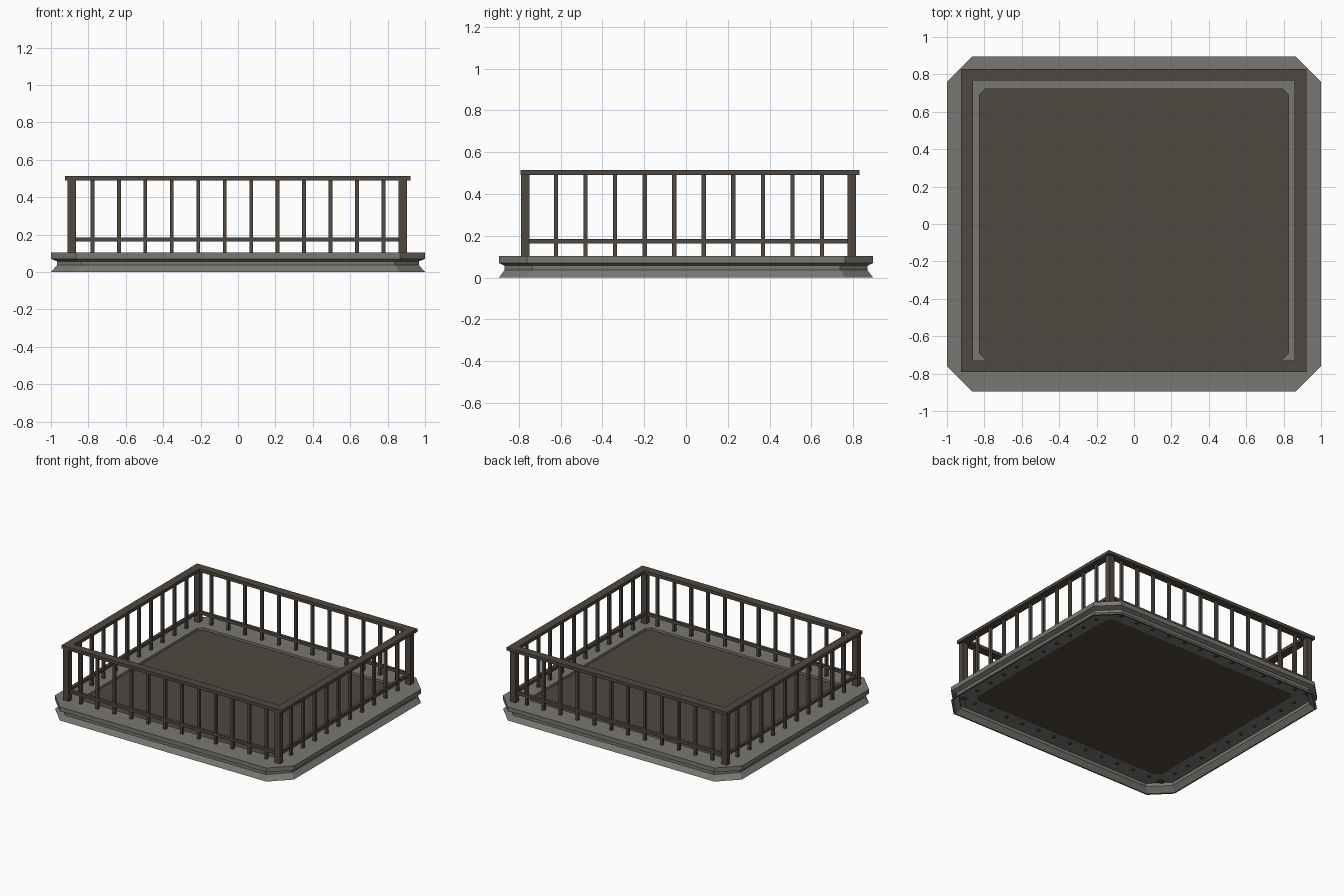
import bpy, bmesh

if "Cube" in bpy.data.objects:
    bpy.data.objects.remove(bpy.data.objects["Cube"])


def material(name, col):
    m = bpy.data.materials.new(name)
    m.diffuse_color = (*col, 1)
    m.use_nodes = True
    m.node_tree.nodes["Principled BSDF"].inputs["Base Color"].default_value = m.diffuse_color
    return m


STONE = material("grey stone", (0.19, 0.187, 0.17))
WOOD = material("dark brown", (0.08, 0.065, 0.053))


def finish(name, bm, mat):
    bmesh.ops.recalc_face_normals(bm, faces=bm.faces)
    me = bpy.data.meshes.new(name)
    bm.to_mesh(me)
    bm.free()
    me.materials.append(mat)
    ob = bpy.data.objects.new(name, me)
    bpy.context.collection.objects.link(ob)


def octagon(bm, hx, hy, c, z):
    pts = [(hx, -hy + c), (hx, hy - c), (hx - c, hy), (-hx + c, hy),
           (-hx, hy - c), (-hx, -hy + c), (-hx + c, -hy), (hx - c, -hy)]
    return [bm.verts.new((x, y, z)) for x, y in pts]


def bridge(bm, a, b):
    for i in range(8):
        j = (i + 1) % 8
        bm.faces.new((a[i], a[j], b[j], b[i]))


def box(name, x0, x1, y0, y1, z0, z1):
    bm = bmesh.new()
    bmesh.ops.create_cube(bm, size=1)
    for v in bm.verts:
        v.co = (x1 if v.co.x > 0 else x0, y1 if v.co.y > 0 else y0,
                z1 if v.co.z > 0 else z0)
    finish(name, bm, WOOD)


# Hollow moulded stone base: closed profile swept round a chamfered rectangle
profile = [  # half x, half y, corner chamfer, z
    (0.825, 0.722, 0.03, 0.103), (1.0, 0.895, 0.135, 0.103),
    (1.0, 0.895, 0.135, 0.070), (0.968, 0.868, 0.13, 0.057),
    (0.968, 0.868, 0.13, 0.036), (1.0, 0.895, 0.135, 0.0),
    (0.99, 0.885, 0.135, 0.0), (0.958, 0.858, 0.13, 0.036),
    (0.958, 0.858, 0.13, 0.060), (0.825, 0.722, 0.03, 0.060)]
bm = bmesh.new()
rings = [octagon(bm, *p) for p in profile]
for k, r in enumerate(rings):
    bridge(bm, r, rings[(k + 1) % len(rings)])
finish("base", bm, STONE)

# Recessed floor panel
bm = bmesh.new()
lo = octagon(bm, 0.825, 0.722, 0.03, 0.062)
hi = octagon(bm, 0.825, 0.722, 0.03, 0.085)
bridge(bm, lo, hi)
bm.faces.new(lo)
bm.faces.new(hi)
finish("floor", bm, WOOD)

# Corner posts
XL, XR, YF, YB = -0.888, 0.88, -0.769, 0.793
for x in (XL, XR):
    for y in (YF, YB):
        box("corner_post", x - 0.023, x + 0.023, y - 0.02, y + 0.02, 0.055, 0.492)

# Top handrail
x0, x1, y0, y1, w = -0.924, 0.921, -0.792, 0.83, 0.062
box("handrail_front", x0, x1, y0, y0 + w, 0.49, 0.514)
box("handrail_back", x0, x1, y1 - w, y1, 0.49, 0.514)
box("handrail_left", x0, x0 + w, y0 + w, y1 - w, 0.49, 0.514)
box("handrail_right", x1 - w, x1, y0 + w, y1 - w, 0.49, 0.514)

# Lower rails and balusters
r, h = 0.011, 0.010
for y in (YF, YB):
    box("lower_rail", XL, XR, y - r, y + r, 0.162, 0.184)
    for i in range(12):
        x = -0.778 + i * 0.1414
        box("baluster", x - h, x + h, y - h, y + h, 0.052, 0.492)
for x in (XL, XR):
    box("lower_rail", x - r, x + r, YF, YB, 0.162, 0.184)
    for i in range(10):
        y = -0.622 + i * 0.1414
        box("baluster", x - h, x + h, y - h, y + h, 0.052, 0.492)
